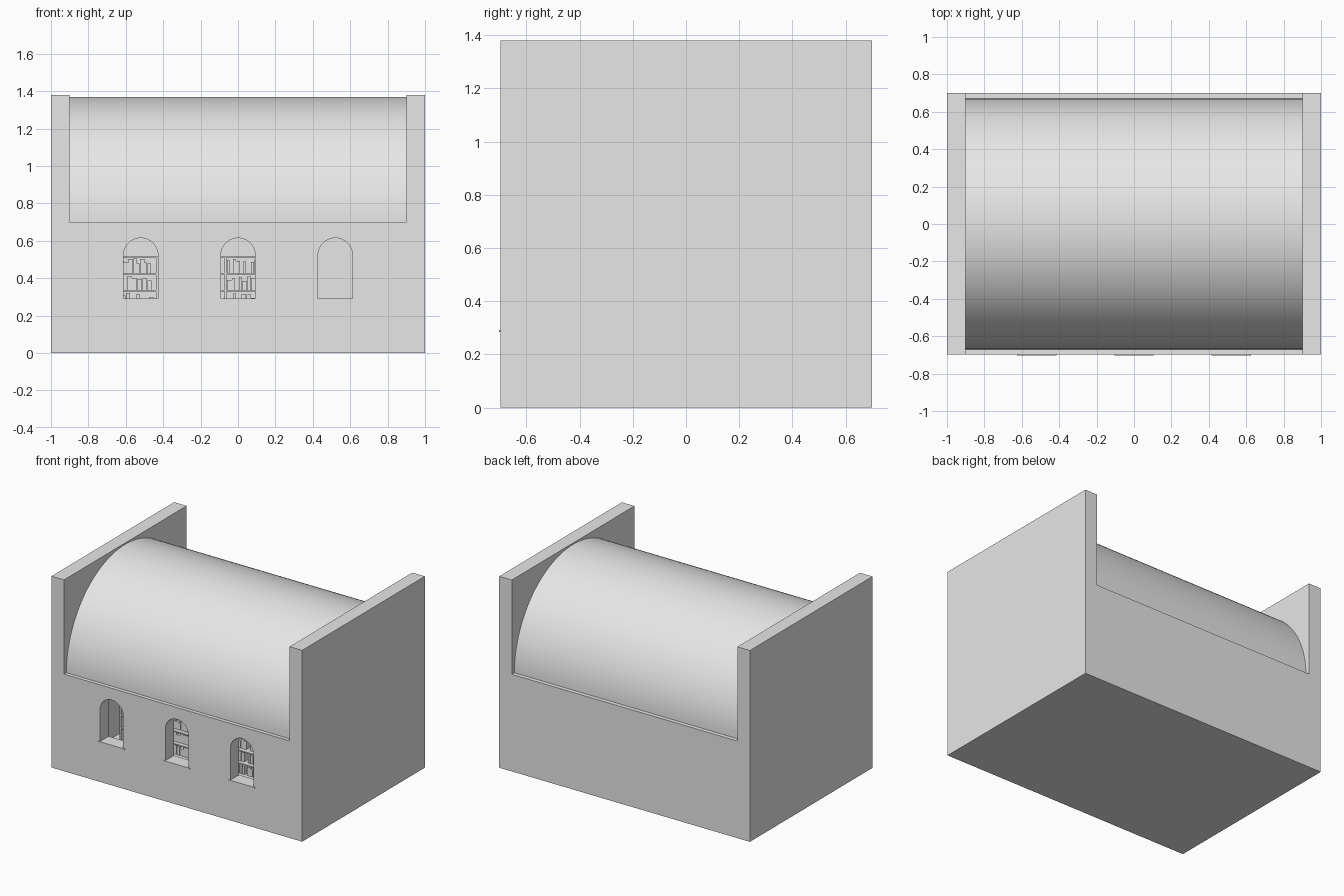
import bpy, bmesh, math, random

random.seed(4)
if "Cube" in bpy.data.objects:
    bpy.data.objects.remove(bpy.data.objects["Cube"], do_unlink=True)

grey = bpy.data.materials.new("plain_grey")
grey.use_nodes = True
grey.diffuse_color = (0.8, 0.8, 0.8, 1)
grey.node_tree.nodes["Principled BSDF"].inputs["Base Color"].default_value = (0.8, 0.8, 0.8, 1)


def add_prism(bm, points, lo, hi, axis):
    """Extrude a 2D profile along x (profile in yz) or y (profile in xz)."""
    def place(a, b, t):
        return (t, a, b) if axis == "x" else (a, t, b)
    rings = [[bm.verts.new(place(a, b, t)) for a, b in points] for t in (lo, hi)]
    bm.faces.new(rings[0])
    bm.faces.new(rings[1])
    n = len(points)
    for i in range(n):
        j = (i + 1) % n
        bm.faces.new((rings[0][i], rings[0][j], rings[1][j], rings[1][i]))


def add_box(bm, x0, x1, y0, y1, z0, z1):
    add_prism(bm, [(x0, z0), (x1, z0), (x1, z1), (x0, z1)], y0, y1, "y")


def finish(name, bm):
    bmesh.ops.recalc_face_normals(bm, faces=bm.faces)
    mesh = bpy.data.meshes.new(name)
    bm.to_mesh(mesh)
    bm.free()
    mesh.materials.append(grey)
    obj = bpy.data.objects.new(name, mesh)
    bpy.context.collection.objects.link(obj)
    return obj


def activate(obj):
    bpy.ops.object.select_all(action="DESELECT")
    obj.select_set(True)
    bpy.context.view_layer.objects.active = obj


def carve(obj, cutter):
    mod = obj.modifiers.new("carve", "BOOLEAN")
    mod.operation = "DIFFERENCE"
    mod.solver = "EXACT"
    mod.object = cutter
    activate(obj)
    bpy.ops.object.modifier_apply(modifier=mod.name)
    bpy.data.objects.remove(cutter, do_unlink=True)


def arc(cx, cz, r, start, end, steps):
    angles = [start + (end - start) * i / steps for i in range(steps + 1)]
    return [(cx + r * math.cos(a), cz + r * math.sin(a)) for a in angles]


FRONT, BACK, EAVES, INNER = -0.697, 0.7, 0.7, 0.6
WINDOWS = (-0.52, 0, 0.52)
HALF, SILL, SPRING = 0.092, 0.292, 0.523

# Walls: one solid block with the room and the space over the eaves removed
bm = bmesh.new()
add_box(bm, -1, 1, FRONT, BACK, 0, 1.38)
walls = finish("walls", bm)
bm = bmesh.new()
half_room = [(INNER, 0.03), (INNER, EAVES), (0.8, EAVES), (0.8, 1.5)]
add_prism(bm, half_room + [(-y, z) for y, z in reversed(half_room)], -0.9, 0.9, "x")
carve(walls, finish("room_cutter", bm))

# Arched windows through the front wall
bm = bmesh.new()
for x in WINDOWS:
    outline = [(x - HALF, SILL), (x + HALF, SILL)] + arc(x, SPRING, HALF, 0, math.pi, 20)
    add_prism(bm, outline, -0.8, -0.5, "y")
carve(walls, finish("window_cutter", bm))

# Barrel roof
bm = bmesh.new()
ring = arc(0, EAVES, 0.67, 0, math.pi, 64) + arc(0, EAVES, INNER, math.pi, 0, 64)
add_prism(bm, ring, -0.9, 0.9, "x")
roof = finish("barrel_roof", bm)
activate(roof)
bpy.ops.object.shade_smooth_by_angle(angle=math.radians(30))

# Thin window sills
bm = bmesh.new()
for x in WINDOWS:
    add_box(bm, x - 0.105, x + 0.105, -0.702, FRONT + 0.002, 0.284, SILL)
finish("window_sills", bm)

# Bookcase inside the room: uprights, shelves and back panel
LEFT, RIGHT, CASE_FRONT, CASE_BACK = -0.8, 0.3, -0.2, -0.06
PITCH, BOARD = 0.092, 0.008
bays = [LEFT + (RIGHT - LEFT) * i / 3 for i in range(4)]
levels = [0.052 + PITCH * i for i in range(6)]
bm = bmesh.new()
for x in bays:
    add_box(bm, x - 0.005, x + 0.005, CASE_FRONT, CASE_BACK, 0.03, levels[-1])
for z in levels:
    add_box(bm, LEFT, RIGHT, CASE_FRONT, CASE_BACK, z, z + BOARD)
add_box(bm, LEFT, RIGHT, CASE_BACK, CASE_BACK + 0.01, 0.03, levels[-1])
finish("bookcase", bm)

# Books of varied width and height, with occasional gaps
bm = bmesh.new()
for z in levels[:-1]:
    for start, end in zip(bays, bays[1:]):
        x = start + 0.008
        while x < end - 0.04:
            width = random.uniform(0.012, 0.028)
            height = random.uniform(0.045, 0.078)
            if random.random() < 0.85:
                add_box(bm, x, x + width, CASE_FRONT + 0.03, CASE_BACK - 0.01,
                        z + BOARD, z + BOARD + height)
            x += width + 0.002
finish("books", bm)
